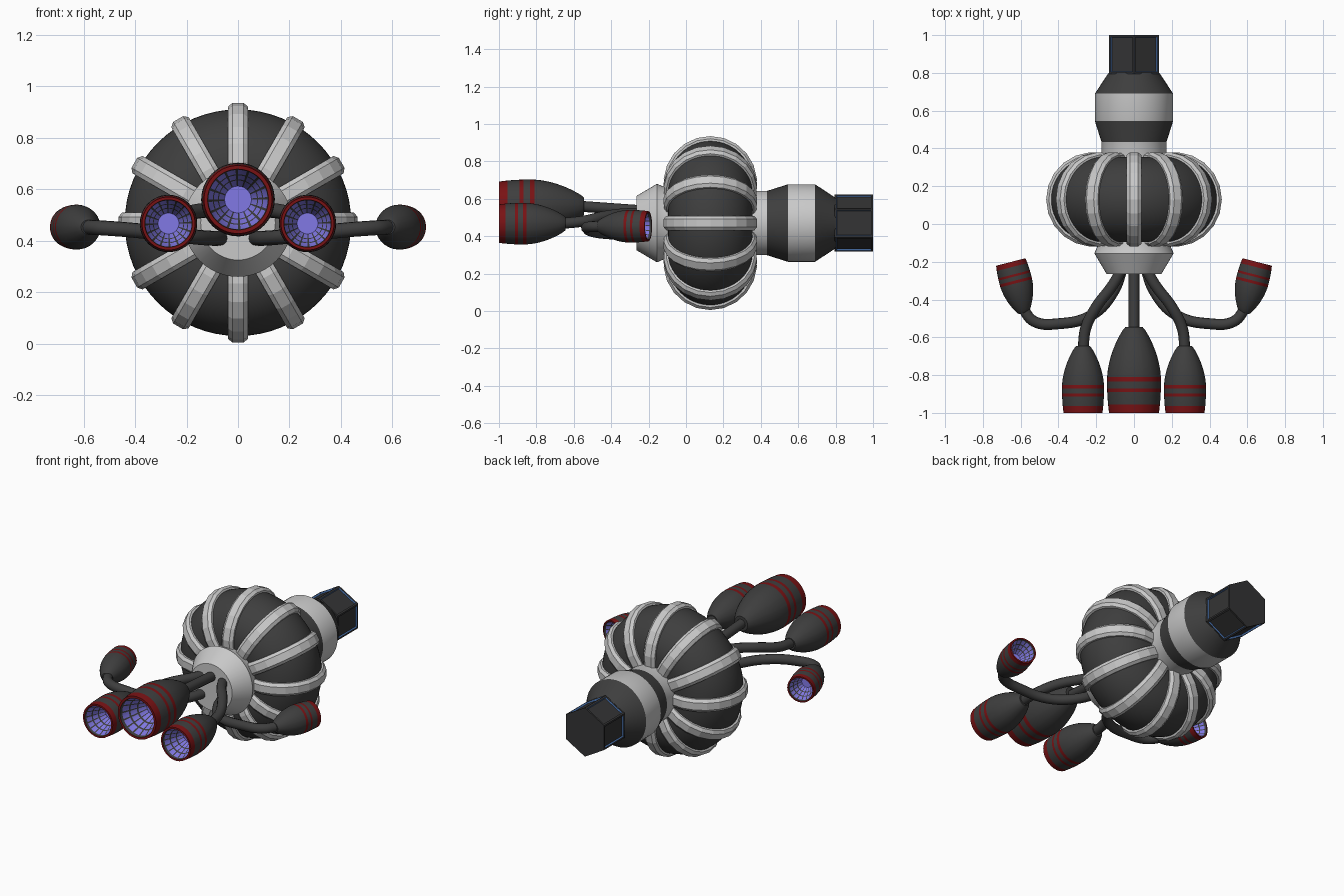
import bpy, bmesh, math
from mathutils import Matrix, Vector

if "Cube" in bpy.data.objects:
    bpy.data.objects.remove(bpy.data.objects["Cube"])

ZC = 0.47   # height of the main axis


def material(name, rgb):
    m = bpy.data.materials.new(name)
    m.diffuse_color = (*rgb, 1)
    m.use_nodes = True
    m.node_tree.nodes["Principled BSDF"].inputs["Base Color"].default_value = m.diffuse_color
    return m


DARK = material("dark grey", (0.048, 0.048, 0.048))
HEXD = material("charcoal", (0.034, 0.034, 0.035))
LIGHT = material("light grey", (0.58, 0.58, 0.58))
RED = material("dark red", (0.19, 0.006, 0.007))
GLOW = material("violet blue", (0.22, 0.19, 0.78))
BLUE = material("edge blue", (0.08, 0.2, 0.5))


def finish(name, bm, mats, smooth=True):
    bmesh.ops.recalc_face_normals(bm, faces=bm.faces[:])
    me = bpy.data.meshes.new(name)
    bm.to_mesh(me)
    bm.free()
    for m in mats:
        me.materials.append(m)
    ob = bpy.data.objects.new(name, me)
    bpy.context.collection.objects.link(ob)
    if smooth:
        bpy.ops.object.select_all(action='DESELECT')
        ob.select_set(True)
        bpy.context.view_layer.objects.active = ob
        bpy.ops.object.shade_smooth_by_angle(angle=math.radians(28))
    return ob


def lathe(profile, angles, matrix, rule=lambda row, col: 0):
    """Revolve (radius, height) points about local Z, cap both ends."""
    bm = bmesh.new()
    rings = [[bm.verts.new(matrix @ Vector((r * math.cos(a), r * math.sin(a), t)))
              for a in angles] for r, t in profile]
    n = len(angles)
    for i in range(len(rings) - 1):
        for j in range(n):
            k = (j + 1) % n
            f = bm.faces.new((rings[i][j], rings[i][k], rings[i + 1][k], rings[i + 1][j]))
            f.material_index = rule(i, j)
    for ring, row in ((rings[0], 0), (rings[-1], len(rings))):
        bm.faces.new(ring).material_index = rule(row, -1)
    return bm


def even(n, start=0.0):
    return [start + 2 * math.pi * i / n for i in range(n)]


AXIS = Matrix.Translation((0, 0, ZC)) @ Matrix.Rotation(-math.pi / 2, 4, 'X')

# Pumpkin shaped body
RC, YC = 0.215, 0.13
arc = [math.pi * (i / 28 - 0.5) for i in range(29)]
body = [(0.12, YC - 0.225)] + [(RC + 0.225 * math.cos(a), YC + 0.225 * math.sin(a)) for a in arc]
finish("body", lathe(body + [(0.12, YC + 0.225)], even(64), AXIS), [DARK])

# Twelve chamfered ribs swept round the body
bm = bmesh.new()
section = [(-0.039, 0.19), (-0.039, 0.236), (-0.022, 0.25),
           (0.022, 0.25), (0.039, 0.236), (0.039, 0.19)]
for k in range(12):
    turn = AXIS @ Matrix.Rotation(k * math.pi / 6, 4, 'Z')
    rings = []
    for i in range(13):
        a = math.radians(-102 + 17 * i)
        rings.append([bm.verts.new(turn @ Vector((RC + d * math.cos(a), w, YC + d * math.sin(a))))
                      for w, d in section])
    for p, q in zip(rings, rings[1:]):
        for j in range(6):
            bm.faces.new((p[j], p[(j + 1) % 6], q[(j + 1) % 6], q[j]))
    bm.faces.new(rings[0])
    bm.faces.new(rings[-1])
finish("body_ribs", bm, [LIGHT], smooth=False)

# Front collar and the stepped rear neck
finish("front_collar", lathe([(0.145, -0.265), (0.21, -0.155), (0.19, -0.11), (0.19, -0.05)],
                             even(48), AXIS), [LIGHT])
neck = [(0.172, 0.3), (0.172, 0.434), (0.207, 0.545), (0.207, 0.69), (0.135, 0.80)]
finish("rear_neck", lathe(neck, even(48), AXIS, lambda row, col: 0 if row in (0, 2) else 1),
       [LIGHT, DARK])

# Hexagonal plug with recessed panels and blue recess walls
bm = lathe([(0.153, 0.795), (0.153, 1.0)], even(6, math.pi / 6), AXIS)
bmesh.ops.recalc_face_normals(bm, faces=bm.faces[:])
sides = [f for f in bm.faces if len(f.verts) == 4]
bmesh.ops.inset_individual(bm, faces=sides, thickness=0.015, depth=0)
walls = bmesh.ops.inset_individual(bm, faces=sides, thickness=0.002, depth=-0.01)["faces"]
for f in walls:
    if f not in sides:
        f.material_index = 1
finish("hex_plug", bm, [HEXD, BLUE], smooth=False)


# Pods: bullet shell, red bands, and a barred glowing funnel in the mouth
def pod(name, base, direction, s):
    L = 0.455
    ts = [0, .012, .03, .055, .085, .12, .155, .19, .23, .265, .29, .325, .345, .38, .41, L]
    prof = []
    for t in ts:
        r = 0.045 + 0.098 * math.sin(math.pi / 2 * min(t / 0.29, 1)) ** 0.8
        prof.append((r - 0.4 * max(t - 0.29, 0) ** 2, t))
    outer = len(prof)
    funnel = [(.118, L), (.115, L - .02), (.098, L - .06), (.094, L - .07),
              (.078, L - .11), (.074, L - .12), (.052, L - .17)]
    prof += funnel
    bands = {ts.index(.265), ts.index(.325), ts.index(.41), outer - 1}
    bars = {outer, outer + 2, outer + 4}
    last = len(prof)

    def rule(row, col):
        if row in bands and col >= 0:
            return 1
        if row == last:
            return 2
        if row < outer:
            return 0
        return 0 if row in bars or col % 3 == 0 else 2

    angles = [2 * math.pi * k / 16 + o for k in range(16) for o in (0, 0.085, 0.24)]
    m = (Matrix.Translation(base) @ Vector(direction).to_track_quat('Z', 'Y').to_matrix().to_4x4()
         @ Matrix.Scale(s, 4))
    finish(name, lathe(prof, angles, m, rule), [DARK, RED, GLOW])


# Bent tubes carrying the pods
def tube(name, points):
    cu = bpy.data.curves.new(name, 'CURVE')
    cu.dimensions = '3D'
    cu.bevel_depth = 0.029
    cu.bevel_resolution = 4
    cu.resolution_u = 8
    cu.use_fill_caps = True
    sp = cu.splines.new('BEZIER')
    sp.bezier_points.add(len(points) - 1)
    for bp, co in zip(sp.bezier_points, points):
        bp.co = co
        bp.handle_left_type = bp.handle_right_type = 'AUTO'
    cu.materials.append(DARK)
    ob = bpy.data.objects.new(name, cu)
    bpy.context.collection.objects.link(ob)
    bpy.ops.object.select_all(action='DESELECT')
    ob.select_set(True)
    bpy.context.view_layer.objects.active = ob
    bpy.ops.object.convert(target='MESH')
    bpy.ops.object.shade_smooth_by_angle(angle=math.radians(40))


pod("centre_pod", (0, -0.545, 0.56), (0, -1, 0), 1.0)
tube("centre_tube", [(0, -0.22, 0.535), (0, -0.36, 0.545), (0, -0.57, 0.56)])
for side, x in (("left", -1), ("right", 1)):
    pod(side + "_front_pod", (x * 0.27, -0.645, 0.467), (0, -1, 0), 0.78)
    tube(side + "_front_tube", [(x * 0.06, -0.23, 0.52), (x * 0.11, -0.32, 0.52),
                                (x * 0.2, -0.44, 0.505), (x * 0.255, -0.55, 0.48),
                                (x * 0.27, -0.67, 0.467)])
    pod(side + "_curled_pod", (x * 0.583, -0.47, 0.453), (x * 0.25, 0.97, 0), 0.61)
    tube(side + "_curled_tube", [(x * 0.06, -0.23, 0.41), (x * 0.11, -0.36, 0.41),
                                 (x * 0.22, -0.48, 0.42), (x * 0.4, -0.528, 0.44),
                                 (x * 0.53, -0.515, 0.45), (x * 0.59, -0.445, 0.453)])
